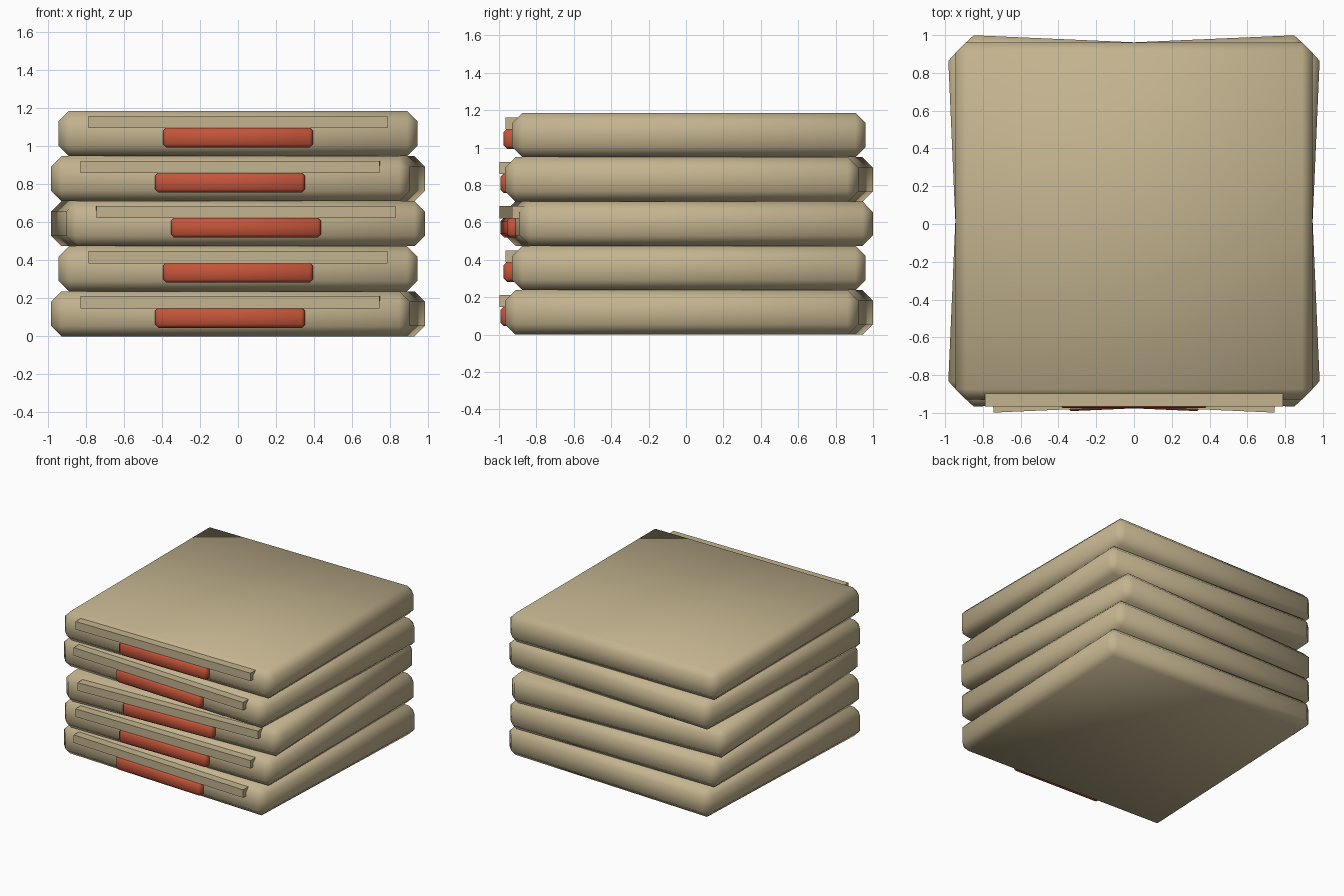
import bpy
import math
from mathutils import Matrix

default = bpy.data.objects.get("Cube")
if default:
    bpy.data.objects.remove(default)


def make_material(name, rgb):
    mat = bpy.data.materials.new(name)
    mat.use_nodes = True
    color = (*rgb, 1.0)
    mat.diffuse_color = color
    mat.node_tree.nodes["Principled BSDF"].inputs["Base Color"].default_value = color
    return mat


CANVAS = make_material("canvas beige", (0.55, 0.455, 0.275))
RED = make_material("label red", (0.56, 0.09, 0.042))


def add_block(name, size, location, placement, material, bevel=0.0):
    """Box placed in the sack's own frame, with optional softened edges."""
    bpy.ops.mesh.primitive_cube_add(size=1)
    obj = bpy.context.object
    obj.name = name
    obj.data.transform(Matrix.Translation(location) @ Matrix.Diagonal((*size, 1)))
    obj.matrix_world = placement
    obj.data.materials.append(material)
    if bevel:
        mod = obj.modifiers.new("soft edges", "BEVEL")
        mod.width = bevel
        mod.segments = 1
        mod.limit_method = "NONE"
        bpy.ops.object.shade_smooth()
    return obj


# Stack of five sacks, each slightly twisted against the next
WIDTH = 1.89
HEIGHT = 0.237
FRONT = -WIDTH / 2
TWISTS = (-2.5, 0, 2.5, -2.5, 0)

for level, twist in enumerate(TWISTS):
    placement = (Matrix.Translation((0, 0.016, level * HEIGHT))
                 @ Matrix.Rotation(math.radians(twist), 4, "Z"))
    n = level + 1
    # Padded sack body
    add_block(f"sack_{n}", (WIDTH, WIDTH, HEIGHT), (0, 0, HEIGHT / 2),
              placement, CANVAS, 0.055)
    # Sewn flap along the front
    add_block(f"flap_{n}", (1.575, 0.075, 0.065), (0, FRONT + 0.0015, 0.18),
              placement, CANVAS)
    # Red label under the flap
    add_block(f"label_{n}", (0.79, 0.08, 0.106), (0, FRONT - 0.006, 0.098),
              placement, RED, 0.018)
